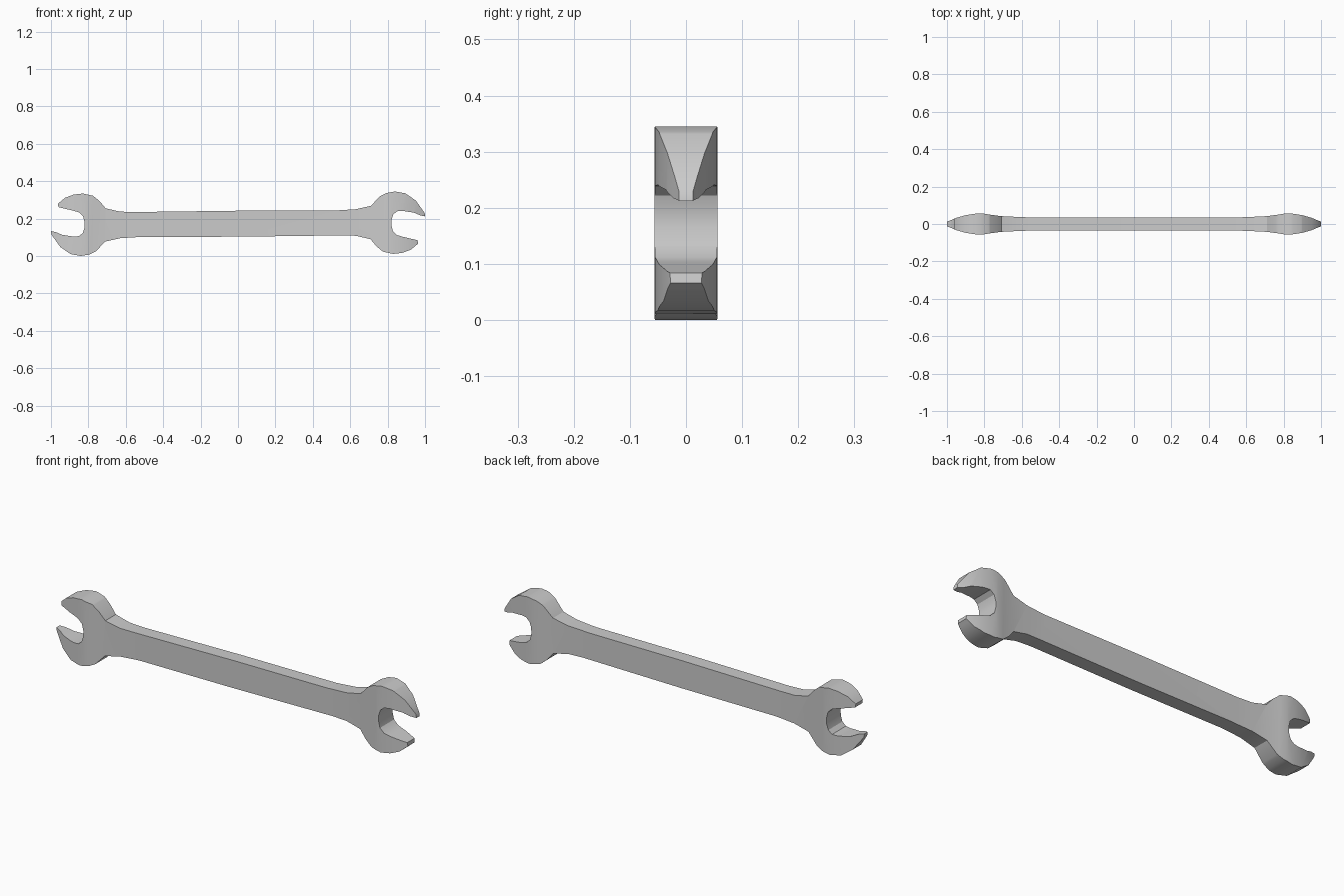
import bpy, bmesh
from math import radians

if "Cube" in bpy.data.objects:
    bpy.data.objects.remove(bpy.data.objects["Cube"])

MID = 0.1725  # height of the point-symmetry centre

# Right half outline (x, z), from handle top around the open jaw to handle bottom
half = [(0, .242), (.52, .243), (.63, .25), (.71, .268), (.76, .32), (.795, .337),
        (.84, .345), (.895, .335), (.95, .297), (.998, .23), (1.0, .212), (.975, .217),
        (.94, .232), (.88, .241), (.85, .239), (.83, .222), (.821, .195), (.82, .165),
        (.828, .133), (.85, .112), (.88, .103), (.96, .084), (.963, .066), (.925, .034),
        (.88, .017), (.83, .011), (.775, .023), (.74, .052), (.708, .09), (.63, .108),
        (.55, .110)]
outline = half + [(-x, 2 * MID - z) for x, z in half]

# Half thickness along the length
stations = [(0, .035), (.55, .035), (.63, .038), (.71, .042), (.77, .050), (.81, .0565),
            (.85, .055), (.90, .047), (.95, .033), (.98, .020), (1.0, .012)]


def half_thickness(x):
    x = min(abs(x), 1.0)
    for (a, ta), (b, tb) in zip(stations, stations[1:]):
        if x <= b:
            return ta + (tb - ta) * (x - a) / (b - a)
    return stations[-1][1]


# Flat wrench blank
bm = bmesh.new()
face = bm.faces.new([bm.verts.new((x, -1, z)) for x, z in outline])
res = bmesh.ops.extrude_face_region(bm, geom=[face])
for v in res["geom"]:
    if isinstance(v, bmesh.types.BMVert):
        v.co.y = 1

# Slice across the length, then taper the thickness
for x, _ in stations[:-1]:
    for s in ((1, -1) if x else (1,)):
        bmesh.ops.bisect_plane(bm, geom=bm.verts[:] + bm.edges[:] + bm.faces[:], dist=1e-5,
                               plane_co=(s * x, 0, 0), plane_no=(1, 0, 0))
for v in bm.verts:
    v.co.y = half_thickness(v.co.x) * (1 if v.co.y > 0 else -1)
bmesh.ops.recalc_face_normals(bm, faces=bm.faces[:])

mesh = bpy.data.meshes.new("wrench")
bm.to_mesh(mesh)
bm.free()
wrench = bpy.data.objects.new("open_end_wrench", mesh)
bpy.context.collection.objects.link(wrench)
bpy.context.view_layer.objects.active = wrench
wrench.select_set(True)
bpy.ops.object.shade_smooth_by_angle(angle=radians(30))
